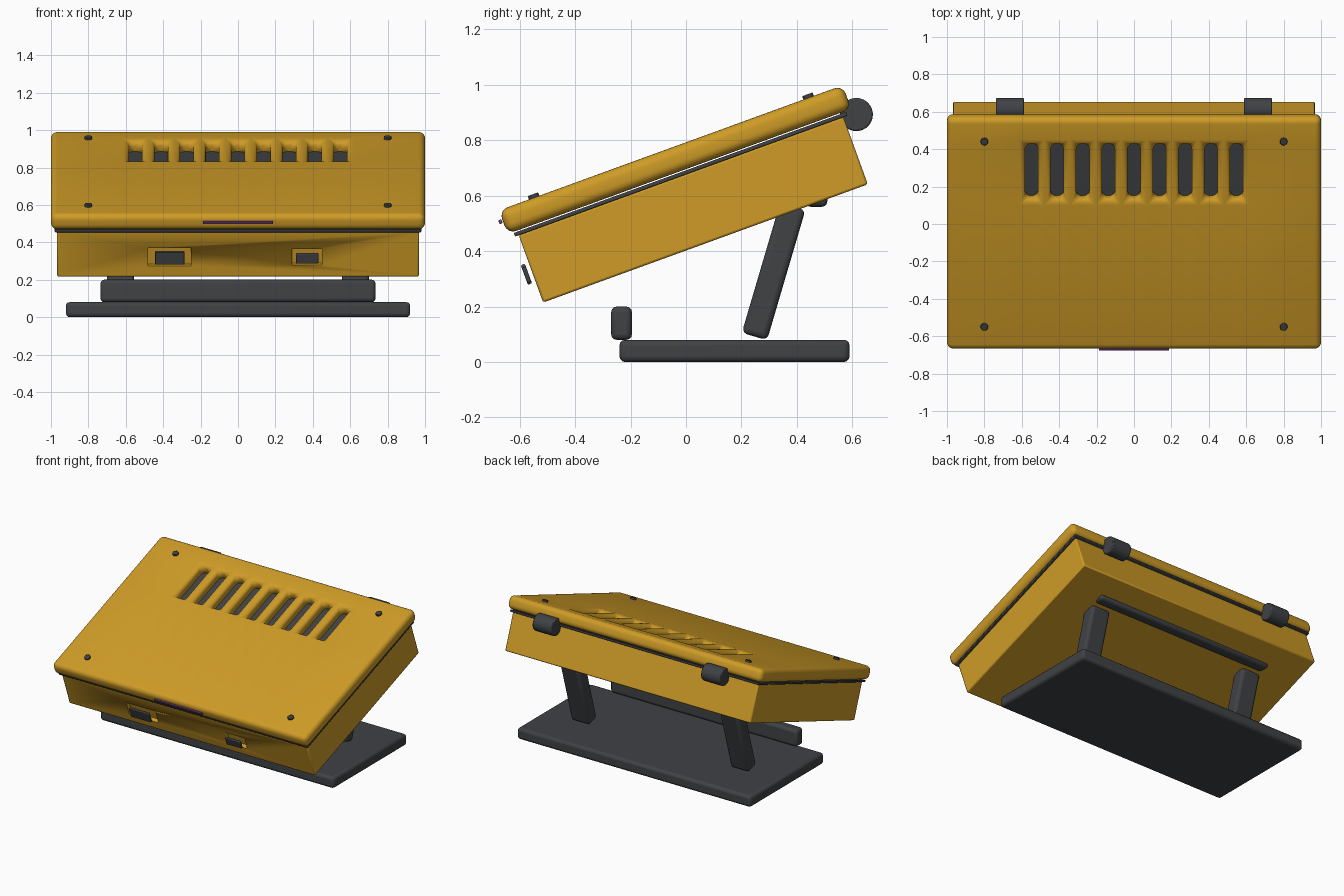
import bpy, bmesh, math
from mathutils import Matrix, Vector

if "Cube" in bpy.data.objects:
    bpy.data.objects.remove(bpy.data.objects["Cube"])

TILT = math.radians(20)


def material(name, color):
    m = bpy.data.materials.new(name)
    m.diffuse_color = (*color, 1)
    m.use_nodes = True
    m.node_tree.nodes["Principled BSDF"].inputs["Base Color"].default_value = m.diffuse_color
    return m


YELLOW = material("yellow_paint", (0.62, 0.33, 0.02))
DARK = material("dark_plastic", (0.05, 0.054, 0.06))
PURPLE = material("purple_accent", (0.16, 0.05, 0.22))


def finish(name, bm, mat, bevel=0, segments=3, angle=0.0):
    """Turn a bmesh into a shaded, bevelled object rotated about x."""
    bmesh.ops.recalc_face_normals(bm, faces=bm.faces[:])
    mesh = bpy.data.meshes.new(name)
    bm.to_mesh(mesh)
    bm.free()
    ob = bpy.data.objects.new(name, mesh)
    bpy.context.collection.objects.link(ob)
    ob.rotation_euler.x = angle
    if mat:
        mesh.materials.append(mat)
    bpy.context.view_layer.objects.active = ob
    ob.select_set(True)
    bpy.ops.object.shade_smooth_by_angle(angle=math.radians(35))
    ob.select_set(False)
    if bevel:
        add_bevel(ob, bevel, segments)
    return ob


def add_bevel(ob, width, segments=3):
    b = ob.modifiers.new("bevel", 'BEVEL')
    b.width, b.segments, b.limit_method = width, segments, 'ANGLE'


def box(name, x, y, z, mat, bevel=0, segments=3, angle=0.0):
    """Box from (min, max) ranges; tilted boxes use the case's own axes."""
    bm = bmesh.new()
    size = [r[1] - r[0] for r in (x, y, z)]
    mid = Vector([(r[0] + r[1]) / 2 for r in (x, y, z)])
    bmesh.ops.create_cube(bm, size=1, matrix=Matrix.Translation(mid) @ Matrix.Diagonal((*size, 1)))
    return finish(name, bm, mat, bevel, segments, angle)


def cylinder(name, center, radius, depth, axis, mat, bevel, sides=24):
    bm = bmesh.new()
    rot = Matrix.Rotation(math.pi / 2, 4, 'Y') if axis == 'X' else Matrix.Identity(4)
    bmesh.ops.create_cone(bm, cap_ends=True, segments=sides, radius1=radius, radius2=radius,
                          depth=depth, matrix=Matrix.Translation(center) @ rot)
    return finish(name, bm, mat, bevel, 2, TILT)


# Stand: base plate, front stop and rear cross bar
box("base_plate", (-0.92, 0.92), (-0.24, 0.59), (0, 0.08), DARK, 0.02)
box("front_stop", (-0.735, 0.735), (-0.27, -0.195), (0.08, 0.2), DARK, 0.02)
box("cross_bar", (-0.7, 0.7), (0.43, 0.51), (0.56, 0.62), DARK, 0.02)

# Stand legs, leaning back
for side, s in (("left", -1), ("right", 1)):
    leg = box(side + "_leg", (-0.0725, 0.0725), (-0.0475, 0.0475), (0, 0.49), DARK, 0.02,
              angle=-math.radians(16.4))
    leg.location = (s * 0.6275, 0.247, 0.092)

# Lower case with two front recesses, each holding a floating catch plate
case = box("lower_case", (-0.967, 0.967), (-0.411, 0.836), (0.378, 0.638), YELLOW, 0.008, 2, TILT)
recesses = (("power", (-0.48, -0.25), (0.442, 0.543), (-0.445, -0.285), (0.457, 0.532)),
            ("port", (0.29, 0.45), (0.446, 0.538), (0.31, 0.43), (0.463, 0.521)))
for name, rx, rz, px, pz in recesses:
    cut = box(name + "_cutter", rx, (-0.45, -0.381), rz, None, angle=TILT)
    cut.hide_render = True
    cut.hide_viewport = False
    cut.display_type = 'WIRE'
    mod = case.modifiers.new(name + "_recess", 'BOOLEAN')
    mod.object, mod.operation, mod.solver = cut, 'DIFFERENCE', 'EXACT'
    box(name + "_plate", px, (-0.441, -0.425), pz, DARK, 0.005, 2, TILT)

# Seal between case and lid
box("seal", (-0.98, 0.98), (-0.425, 0.852), (0.636, 0.65), DARK, 0.004, 2, TILT)

# Lid: flat grid with nine slots left open, thickened and rounded
bm = bmesh.new()
xs = [-1.0] + [i * 0.137 + d for i in range(-4, 5) for d in (-0.035, 0.035)] + [1.0]
ys = [-0.447, 0.411, 0.717, 0.873]
grid = [[bm.verts.new((x, y, 0.745)) for y in ys] for x in xs]
for i in range(len(xs) - 1):
    for j in range(3):
        if j == 1 and i % 2 == 1:
            continue
        bm.faces.new((grid[i][j], grid[i + 1][j], grid[i + 1][j + 1], grid[i][j + 1]))
lid = finish("lid", bm, YELLOW, angle=TILT)
for f in lid.data.polygons:
    assert f.normal.z != 0
if lid.data.polygons[0].normal.z < 0:
    lid.data.flip_normals()
solid = lid.modifiers.new("thickness", 'SOLIDIFY')
solid.thickness, solid.offset = 0.091, -1
add_bevel(lid, 0.033, 5)

# Dark panel behind the vent slots
box("vent_backing", (-0.62, 0.62), (0.38, 0.75), (0.665, 0.68), DARK, angle=TILT)

# Lid screws, accent strip and rear hinges
for i, (x, y) in enumerate([(sx * 0.8, y) for sx in (-1, 1) for y in (-0.312, 0.742)]):
    cylinder(f"lid_screw_{i + 1}", (x, y, 0.749), 0.02, 0.018, 'Z', DARK, 0.003)
box("accent_strip", (-0.188, 0.188), (-0.462, -0.45), (0.697, 0.712), PURPLE, 0.003, 2, TILT)
for side, s in (("left", -1), ("right", 1)):
    cylinder(side + "_hinge", (s * 0.663, 0.883, 0.629), 0.06, 0.15, 'X', DARK, 0.006)
